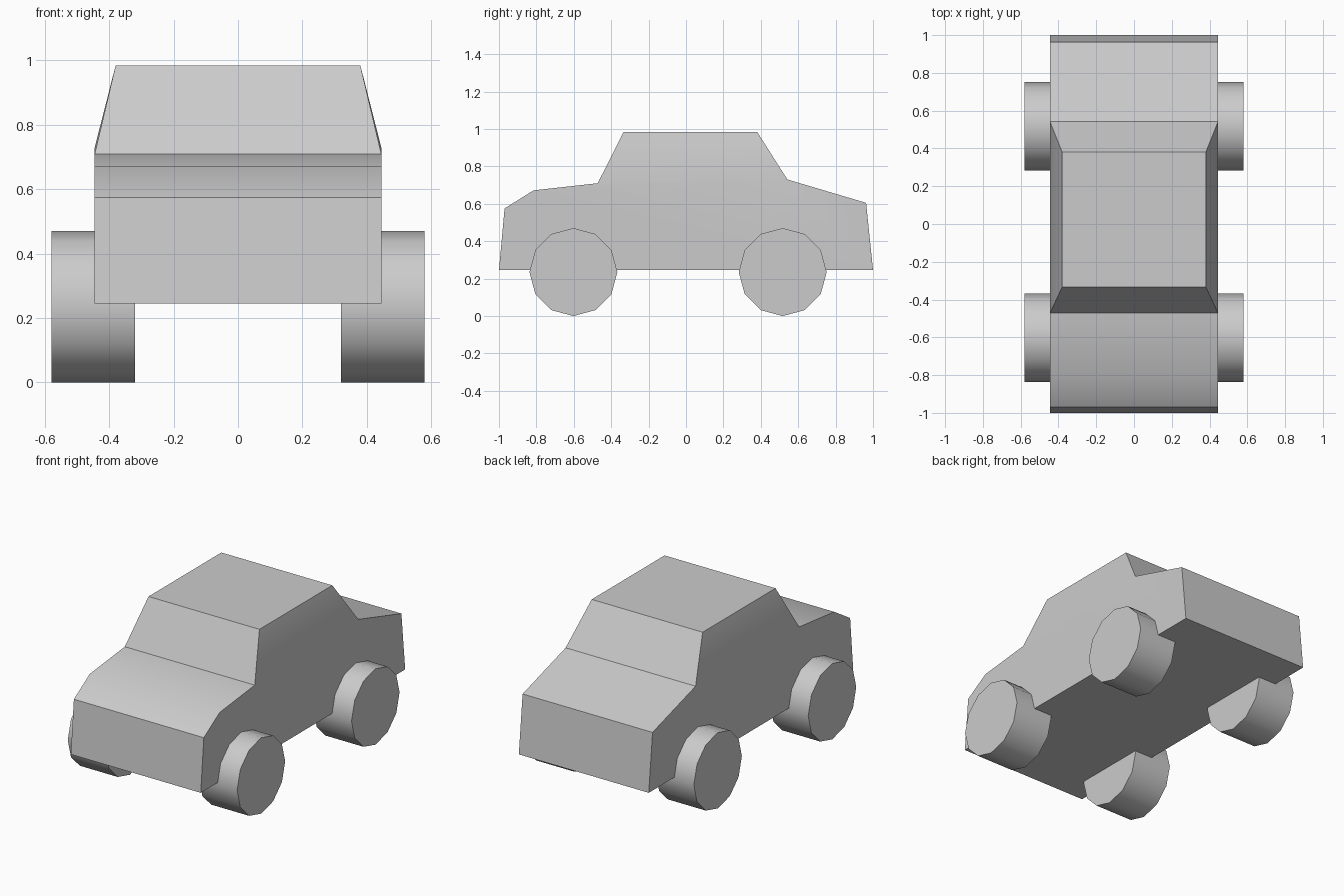
import bpy, bmesh, math

if "Cube" in bpy.data.objects:
    bpy.data.objects.remove(bpy.data.objects["Cube"])


def finish(obj):
    bpy.ops.object.select_all(action='DESELECT')
    obj.select_set(True)
    bpy.context.view_layer.objects.active = obj
    bpy.ops.object.shade_smooth_by_angle(angle=math.radians(35))


# Car body: side profile (y, z) bridged across the width, narrower at the roof
LOW, ROOF = 0.445, 0.38
hull = [(-1.0, 0.245), (-0.97, 0.575), (-0.815, 0.672), (-0.472, 0.71),
        (0.542, 0.73), (0.963, 0.605), (1.0, 0.245)]
roof = [(-0.333, 0.985), (0.38, 0.985)]

bm = bmesh.new()
sides = []
for s in (-1, 1):
    h = [bm.verts.new((s * LOW, y, z)) for y, z in hull]
    r = [bm.verts.new((s * ROOF, y, z)) for y, z in roof]
    bm.faces.new(h)                       # lower side panel
    bm.faces.new((h[3], r[0], r[1], h[4]))  # cabin side
    sides.append(h[:4] + r + h[4:])       # full outline
left, right = sides
for i in range(len(left)):
    j = (i + 1) % len(left)
    bm.faces.new((left[i], left[j], right[j], right[i]))
bmesh.ops.recalc_face_normals(bm, faces=bm.faces)
mesh = bpy.data.meshes.new("car_body")
bm.to_mesh(mesh)
bm.free()
body = bpy.data.objects.new("car_body", mesh)
bpy.context.collection.objects.link(body)
finish(body)

# Four wheels: twelve-sided cylinders with a corner pointing down
R, INNER, OUTER = 0.235, 0.32, 0.58
for end, y in (("front", -0.602), ("rear", 0.517)):
    for side, s in (("left", 1), ("right", -1)):
        bpy.ops.mesh.primitive_cylinder_add(
            vertices=12, radius=R, depth=OUTER - INNER,
            location=(s * (INNER + OUTER) / 2, y, R),
            rotation=(0, math.pi / 2, 0))
        wheel = bpy.context.object
        wheel.name = f"{end}_{side}_wheel"
        finish(wheel)
